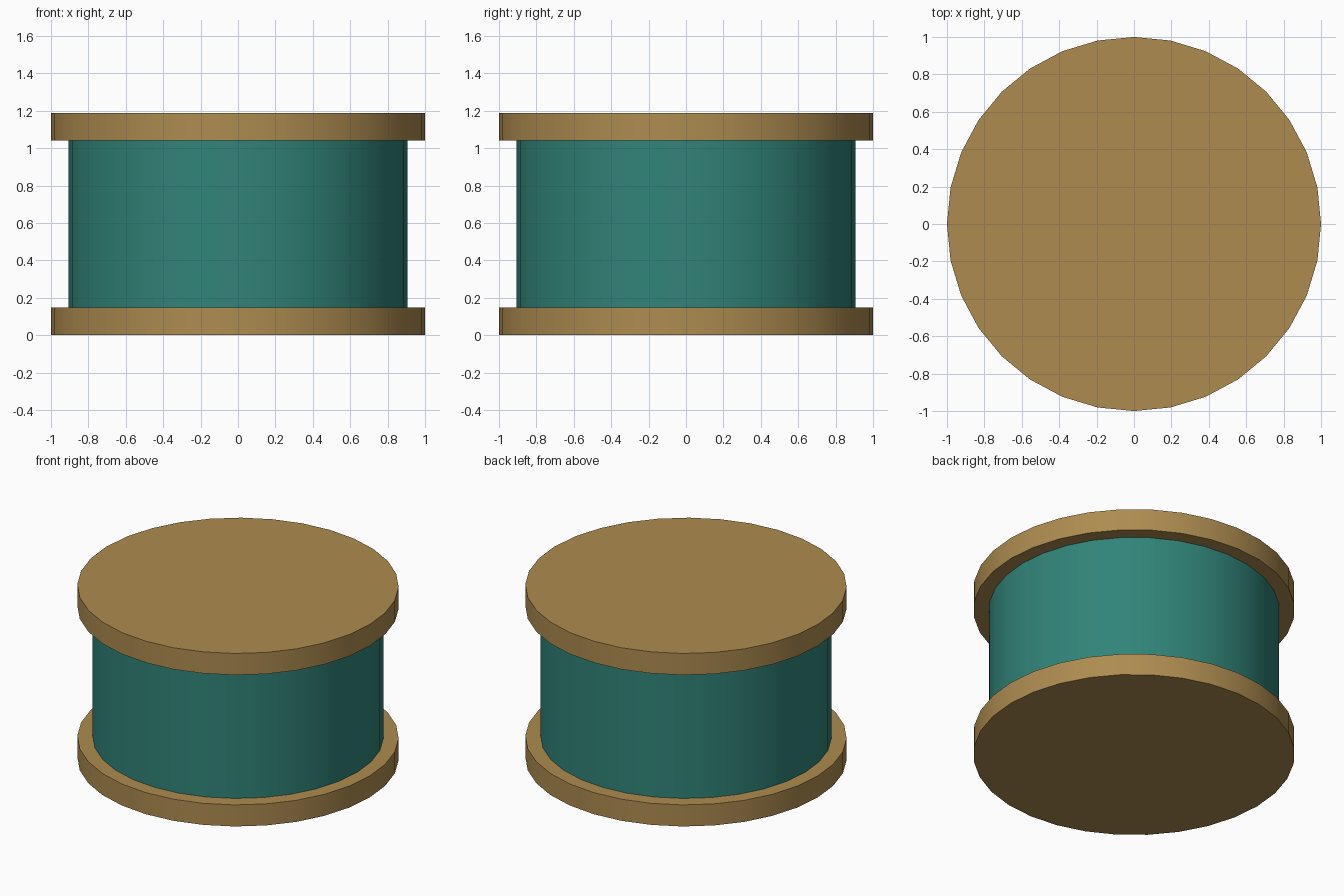
import bpy
import math

if "Cube" in bpy.data.objects:
    bpy.data.objects.remove(bpy.data.objects["Cube"])


def material(name, color):
    mat = bpy.data.materials.new(name)
    mat.diffuse_color = color
    mat.use_nodes = True
    mat.node_tree.nodes["Principled BSDF"].inputs["Base Color"].default_value = mat.diffuse_color
    return mat


def disc(name, radius, bottom, top, mat):
    bpy.ops.mesh.primitive_cylinder_add(
        vertices=32, radius=radius, depth=top - bottom,
        location=(0, 0, (bottom + top) / 2))
    obj = bpy.context.object
    obj.name = name
    obj.data.materials.append(mat)
    bpy.ops.object.shade_smooth_by_angle(angle=math.radians(30))
    return obj


wood = material("tan_wood", (0.42, 0.26, 0.08, 1))
thread = material("teal_thread", (0.03, 0.23, 0.19, 1))

# End flanges
disc("bottom_flange", 1.0, 0.0, 0.148, wood)
disc("top_flange", 1.0, 1.04, 1.188, wood)

# Wound core between the flanges
disc("wound_core", 0.905, 0.148, 1.04, thread)
